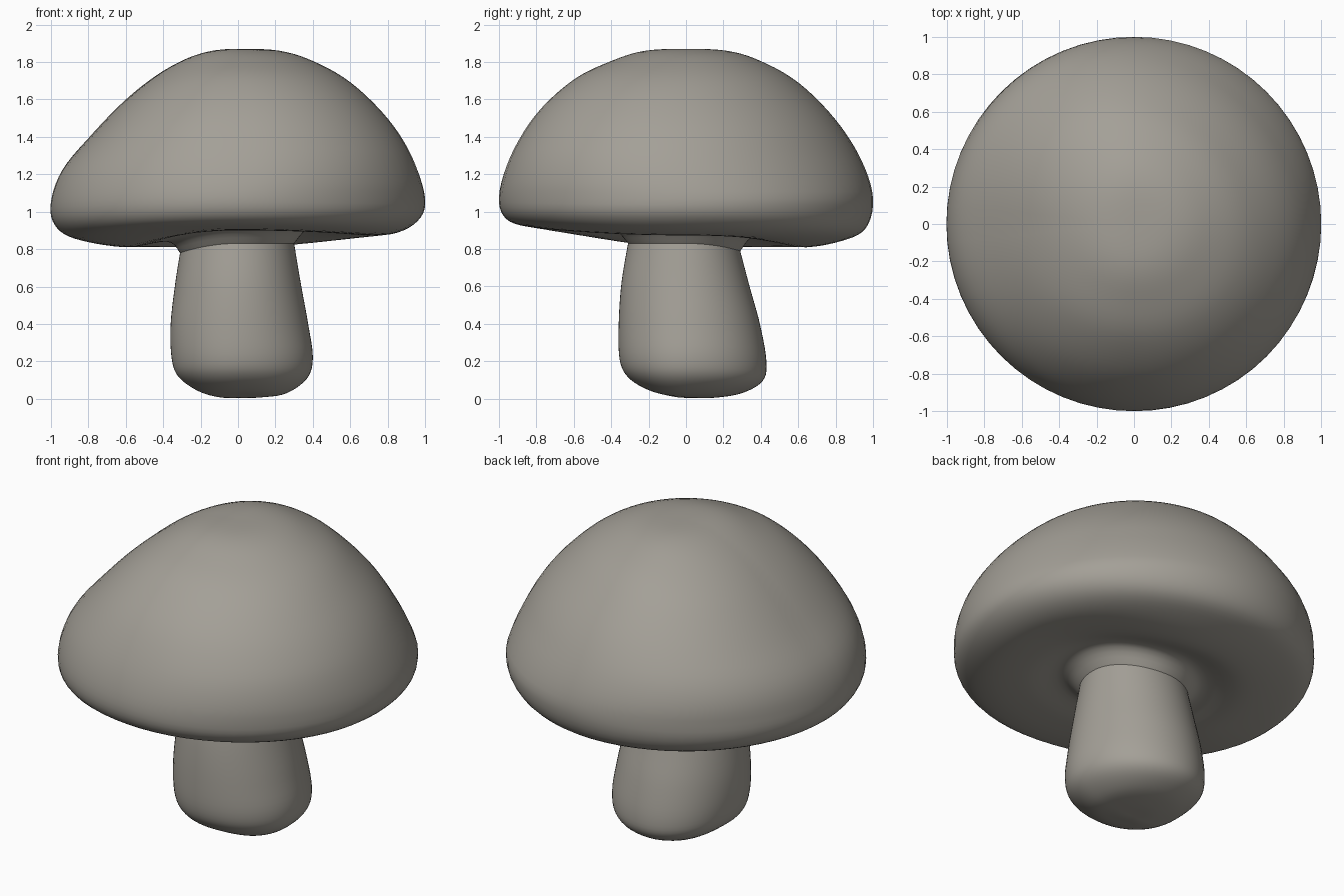
import bpy, bmesh, math

if "Cube" in bpy.data.objects:
    bpy.data.objects.remove(bpy.data.objects["Cube"])

SEGMENTS = 64
STEPS = 5  # smooth steps between profile points

mat = bpy.data.materials.new("warm_grey")
mat.diffuse_color = (0.37, 0.35, 0.31, 1.0)
mat.use_nodes = True
mat.node_tree.nodes["Principled BSDF"].inputs["Base Color"].default_value = mat.diffuse_color


def smooth(points):
    """Catmull-Rom curve through (radius, height) points."""
    first = (-points[1][0], points[1][1]) if points[0][0] == 0 else points[0]
    last = (-points[-2][0], points[-2][1]) if points[-1][0] == 0 else points[-1]
    p = [first] + points + [last]
    out = []
    for i in range(1, len(p) - 2):
        for s in range(STEPS):
            t = s / STEPS
            out.append([0.5 * (2 * b + (c - a) * t + (2 * a - 5 * b + 4 * c - d) * t * t
                               + (3 * b - a - 3 * c + d) * t ** 3)
                        for a, b, c, d in zip(p[i - 1], p[i], p[i + 1], p[i + 2])])
    return out + [list(points[-1])]


def loft(name, right, back, left, front):
    """Revolve a profile that blends between four side profiles."""
    sides = [smooth(s) for s in (right, back, left, front)]
    bm = bmesh.new()
    rings = []
    for i in range(len(sides[0])):
        if abs(sides[0][i][0]) < 1e-6:
            rings.append([bm.verts.new((0, 0, sides[0][i][1]))])
            continue
        ring = []
        for k in range(SEGMENTS):
            a = 2 * math.pi * k / SEGMENTS
            c, s = math.cos(a), math.sin(a)
            px = sides[0 if c >= 0 else 2][i]
            py = sides[1 if s >= 0 else 3][i]
            r, z = [u * c * c + v * s * s for u, v in zip(px, py)]
            # the dome is slimmer at the back right, fuller on the other diagonal
            if z > 1.07:
                bulge = 0 if (c < 0 and s < 0) else -0.03 * math.sin(2 * a)
                r += bulge * min(1, (z - 1.07) * (1.88 - z) / 0.14)
            ring.append(bm.verts.new((r * c, r * s, z)))
        rings.append(ring)
    for a, b in zip(rings, rings[1:]):
        for k in range(SEGMENTS):
            n = (k + 1) % SEGMENTS
            if len(a) == 1:
                bm.faces.new((a[0], b[k], b[n]))
            elif len(b) == 1:
                bm.faces.new((a[k], b[0], a[n]))
            else:
                bm.faces.new((a[k], b[k], b[n], a[n]))
    for f in bm.faces:
        f.smooth = True
    mesh = bpy.data.meshes.new(name)
    bm.to_mesh(mesh)
    bm.free()
    mesh.materials.append(mat)
    obj = bpy.data.objects.new(name, mesh)
    bpy.context.collection.objects.link(obj)
    return obj


# Cap: dome, rounded rim and hollowed underside, running in to the neck of the stem
loft("cap",
     right=[(0, 1.87), (.22, 1.86), (.40, 1.805), (.60, 1.69), (.80, 1.495), (.93, 1.29), (1, 1.07),
            (.96, .95), (.82, .88), (.60, .88), (.40, .92), (.30, .83)],
     back=[(0, 1.87), (.22, 1.86), (.40, 1.805), (.60, 1.69), (.80, 1.49), (.94, 1.27), (1, 1.07),
           (.96, .91), (.82, .84), (.60, .81), (.38, .87), (.29, .79)],
     left=[(0, 1.87), (.20, 1.845), (.40, 1.75), (.60, 1.595), (.79, 1.40), (.94, 1.22), (1, 1.05),
           (.98, .93), (.87, .855), (.60, .81), (.38, .84), (.31, .78)],
     front=[(0, 1.87), (.22, 1.86), (.40, 1.805), (.60, 1.705), (.80, 1.52), (.94, 1.29), (1, 1.08),
            (.96, .96), (.82, .915), (.60, .90), (.40, .91), (.31, .83)])

# Stem: narrow neck widening to a rounded foot that leans back and right
loft("stem",
     right=[(.30, .83), (.335, .62), (.375, .40), (.40, .22), (.37, .11), (.26, .03), (.13, .008), (0, .005)],
     back=[(.29, .79), (.34, .60), (.395, .40), (.43, .20), (.41, .095), (.30, .03), (.15, .005), (0, .005)],
     left=[(.31, .78), (.335, .62), (.36, .40), (.355, .22), (.32, .12), (.22, .045), (.11, .01), (0, .005)],
     front=[(.31, .83), (.345, .62), (.36, .40), (.355, .21), (.31, .115), (.21, .05), (.10, .02), (0, .005)])
